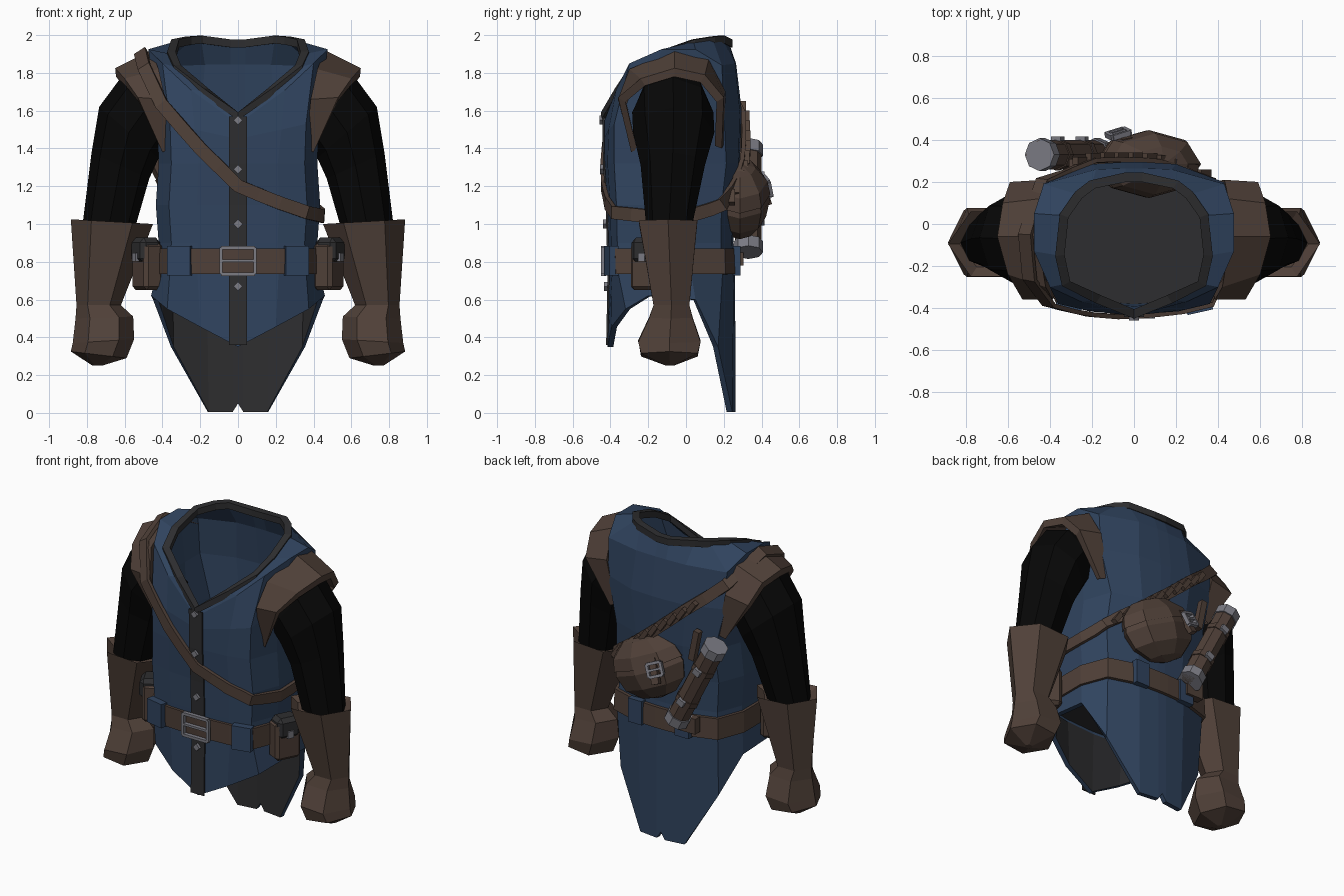
import bpy, bmesh
from math import cos, sin, pi
from mathutils import Vector as V, Matrix, Euler
from mathutils.bvhtree import BVHTree

if "Cube" in bpy.data.objects:
    bpy.data.objects.remove(bpy.data.objects["Cube"])

def mat(name, c):
    m = bpy.data.materials.new(name)
    m.diffuse_color = (*c, 1)
    m.use_nodes = True
    m.node_tree.nodes["Principled BSDF"].inputs["Base Color"].default_value = m.diffuse_color
    return m

BLUE = mat("blue_cloth", (.03, .058, .115))
BROWN = mat("brown_leather", (.08, .052, .04))
DARK = mat("charcoal", (.027, .027, .029))
BLACK = mat("black_sleeve", (.002, .002, .002))
STEEL = mat("steel", (.2, .2, .23))

def add(name, bm, mats, solid=0, recalc=True):
    if recalc:
        bmesh.ops.recalc_face_normals(bm, faces=bm.faces)
    me = bpy.data.meshes.new(name)
    bm.to_mesh(me)
    bm.free()
    ob = bpy.data.objects.new(name, me)
    bpy.context.collection.objects.link(ob)
    for m in mats:
        me.materials.append(m)
    if solid:
        s = ob.modifiers.new("thickness", 'SOLIDIFY')
        s.thickness, s.offset = solid, -1
        s.material_offset = len(mats) - 1
    return ob

def loft(name, rings, mats, closed=True, cyclic=False, caps=True, solid=0, recalc=True):
    bm = bmesh.new()
    vs = [[bm.verts.new(p) for p in r] for r in rings]
    n = len(vs[0])
    for k in range(len(vs) if cyclic else len(vs) - 1):
        a, b = vs[k], vs[(k + 1) % len(vs)]
        for i in range(n if closed else n - 1):
            j = (i + 1) % n
            bm.faces.new((a[i], a[j], b[j], b[i]))
    if caps and not cyclic:
        bm.faces.new(vs[0][::-1])
        bm.faces.new(vs[-1])
    return add(name, bm, mats, solid, recalc)

def ribbon(name, pts, nrm, width, thick, m, cyclic=False):
    rings, n = [], len(pts)
    for i, (p, d) in enumerate(zip(pts, nrm)):
        a = pts[(i - 1) % n] if cyclic or i else p
        b = pts[(i + 1) % n] if cyclic or i < n - 1 else p
        s = (b - a).cross(d).normalized() * width / 2
        rings.append([p - s, p + s, p + s + d * thick, p - s + d * thick])
    return loft(name, rings, [m], cyclic=cyclic)

def box(name, loc, size, m, rot=(0, 0, 0), bevel=0):
    bm = bmesh.new()
    bmesh.ops.create_cube(bm, size=1, matrix=Matrix.Diagonal((*size, 1)))
    if bevel:
        bmesh.ops.bevel(bm, geom=bm.edges[:], offset=bevel, segments=1, affect='EDGES')
    ob = add(name, bm, [m])
    ob.location, ob.rotation_euler = loc, rot
    return ob

def tube(name, a, b, r, m, sides=8):
    a, b = V(a), V(b)
    bm = bmesh.new()
    mx = Matrix.Translation((a + b) / 2) @ (b - a).to_track_quat('Z', 'Y').to_matrix().to_4x4()
    bmesh.ops.create_cone(bm, cap_ends=True, segments=sides, radius1=r, radius2=r, depth=(b - a).length, matrix=mx)
    return add(name, bm, [m])

def buckle(name, loc, w, h, rot=(0, 0, 0)):
    mx = Matrix.Translation(loc) @ Euler(rot).to_matrix().to_4x4()
    for dx, dz, sx, sz in ((-w/2, 0, .018, h), (w/2, 0, .018, h), (0, h/2, w, .018), (0, -h/2, w, .018), (0, 0, w, .014)):
        box(name, mx @ V((dx, 0, dz)), (sx, .025, sz), STEEL, rot)

# tunic cross-sections: half profiles from front centre to back centre
def mirror(half):
    return [V(p) for p in half] + [V((-p[0], p[1], p[2])) for p in half[-2:0:-1]]

UV = [(0, 0), (.5, .02), (.84, .07), (1, .33), (1, .65), (.85, .9), (.4, .99), (.07, 1), (0, 1)]
def body(z, hw, yf, yb):
    return mirror([(u * hw, yf + v * (yb - yf), z) for u, v in UV])

hem = mirror([(0, -.415, .35), (.2, -.395, .455), (.375, -.32, .55), (.46, -.2, .62), (.45, .05, .6),
              (.355, .17, .35), (.16, .245, .005), (.03, .262, .005), (0, .262, .05)])
waist = body(.74, .43, -.405, .26)
chest = mirror([(0, -.435, 1.45), (.23, -.41, 1.5), (.36, -.38, 1.53), (.43, -.22, 1.6), (.43, .03, 1.6),
                (.425, .2, 1.6), (.2, .285, 1.6), (.04, .295, 1.6), (0, .295, 1.6)])
shoulder = mirror([(0, -.438, 1.53), (.25, -.37, 1.71), (.4, -.3, 1.85), (.475, -.13, 1.925), (.475, .05, 1.925),
                   (.43, .19, 1.84), (.18, .26, 1.85), (.04, .265, 1.85), (0, .265, 1.85)])
neck = mirror([(0, -.43, 1.58), (.17, -.36, 1.705), (.325, -.285, 1.83), (.355, -.15, 1.9), (.335, .04, 1.965),
               (.265, .14, 1.98), (.2, .19, 1.985), (.04, .225, 1.965), (0, .225, 1.965)])
rings = [waist, body(.9, .42, -.41, .25), body(1.1, .435, -.415, .255), body(1.32, .42, -.43, .285), chest, shoulder, neck]
torso = loft("tunic_torso", rings, [BLUE], caps=False, solid=.025, recalc=False)
loft("tunic_skirt", [hem, waist], [BLUE, DARK], caps=False, solid=.03, recalc=False)
bm = bmesh.new()
bm.faces.new([bm.verts.new((p.x * .95, p.y * .95, .76)) for p in waist])
add("waist_lining", bm, [DARK])

# collar trim
trim = []
for p in neck:
    d = V((p.x, p.y + .1, 0)).normalized()
    trim.append([p + d * .02 - V((0, 0, .03)), p + d * .02 + V((0, 0, .012)),
                 p - d * .025 + V((0, 0, .012)), p - d * .025 - V((0, 0, .03))])
loft("collar_trim", trim, [DARK], cyclic=True)

# front placket and studs
pp = [V((0, y, z)) for y, z in ((-.433, 1.57), (-.43, 1.32), (-.415, 1.1), (-.41, .9), (-.405, .74), (-.413, .36))]
ribbon("placket", pp, [V((0, -1, 0))] * 6, .095, .01, DARK)
for y, z in ((-.443, 1.55), (-.44, 1.29), (-.424, 1.0), (-.42, .67)):
    box("stud", (0, y, z), (.034, .03, .034), STEEL, (0, pi / 4, 0))

# belt, loops and buckle
loft("belt", [body(.735, .445, -.42, .28), body(.87, .44, -.425, .275)], [BROWN], caps=False, solid=.03, recalc=False)
for s in (1, -1):
    box("belt_loop", (s * .31, -.395, .805), (.125, .05, .155), BLUE, (0, 0, s * .22))
    box("belt_loop", (s * .17, .268, .805), (.1, .04, .155), BLUE)
buckle("belt_buckle", (0, -.437, .805), .18, .14)

# diagonal strap, laid onto the tunic surface, passing over one shoulder guard
key = [V(p) for p in ((-.51, -.05, 1.9), (-.49, -.26, 1.82), (-.4, -.375, 1.63), (-.2, -.44, 1.4), (0, -.46, 1.2),
                      (.22, -.44, 1.11), (.38, -.38, 1.06), (.46, -.2, 1.04), (.46, .05, 1.05), (.4, .22, 1.1),
                      (.2, .3, 1.24), (0, .31, 1.4), (-.2, .3, 1.57), (-.43, .2, 1.76))]
bvh = BVHTree.FromPolygons([v.co for v in torso.data.vertices], [p.vertices[:] for p in torso.data.polygons])
pts, nrm = [], []
for a, b in zip(key, key[1:] + key[:1]):
    for t in (0, .5):
        p = a.lerp(b, t)
        if p.x < -.38:
            n = (p - V((-.25, -.07, 1.5))).normalized()
            pts.append(p)
        else:
            hit, n, _, _ = bvh.find_nearest(p)
            pts.append(hit + n * .006)
        nrm.append(n)
ribbon("diagonal_strap", pts, nrm, .07, .022, BROWN, True)

# small loops along the back of the strap
for i in range(10):
    hit, n, _, _ = bvh.find_nearest(V((.34, .27, 1.14)).lerp(V((-.26, .31, 1.61)), i / 9))
    box("strap_loop", hit + n * .035, (.03, .035, .085), BROWN, (0, -.6, 0))

# rounded back bag with flap and buckle
for name, k, cut in (("back_bag", 1, False), ("back_bag_flap", 1.05, True)):
    bm = bmesh.new()
    bmesh.ops.create_uvsphere(bm, u_segments=8, v_segments=6, radius=k)
    if cut:
        bmesh.ops.bisect_plane(bm, geom=bm.verts[:] + bm.edges[:] + bm.faces[:], plane_co=(0, 0, .15),
                               plane_no=(0, 0, 1), clear_inner=True)
    ob = add(name, bm, [BROWN])
    ob.location, ob.scale, ob.rotation_euler = (.06, .285, 1.13), (.26, .16, .2), (0, .4, 0)
box("bag_tab", (-.06, .415, 1.18), (.05, .03, .16), BROWN, (.35, .35, .2))
buckle("bag_buckle", (-.075, .43, 1.2), .09, .08, (.3, .35, .3))

# scroll case hung across the lower back
top, low = V((-.45, .33, 1.42)), V((-.16, .33, .85))
tube("scroll_case", top, low, .07, BROWN)
for a, b in ((0, .1), (.9, 1)):
    tube("case_cap", top.lerp(low, a), top.lerp(low, b), .078, STEEL)
for t in (.3, .7):
    tube("case_band", top.lerp(low, t - .03), top.lerp(low, t + .03), .076, BROWN)
    box("case_clasp", top.lerp(low, t) + V((0, .076, 0)), (.05, .02, .04), STEEL, (0, -.48, 0))
box("case_hanger", (-.27, .29, 1.36), (.04, .04, .2), BROWN, (0, -.2, 0))
box("case_belt_tab", (-.22, .28, .83), (.12, .05, .1), BROWN)

def oval(s, inner, outer, yc, ry, sides):
    # ring spanned by an inner and outer (x, z) point and a depth in y
    c = [(inner[k] + outer[k]) / 2 for k in (0, 1)]
    h = [(outer[k] - inner[k]) / 2 for k in (0, 1)]
    k = ry / sin(pi / 3) if sides == 6 else ry
    return [V((s * (c[0] + h[0] * cos(a)), yc + k * sin(a), c[1] + h[1] * cos(a)))
            for a in (2 * pi * i / sides for i in range(sides))]

for s, side in ((1, "right"), (-1, "left")):
    # sleeve
    loft(side + "_sleeve", [oval(s, *r, 8) for r in (
        ((.38, 1.42), (.5, 1.82), -.07, .2), ((.38, 1.41), (.62, 1.775), -.07, .215),
        ((.42, 1.35), (.735, 1.62), -.065, .215), ((.47, 1.24), (.775, 1.38), -.07, .17),
        ((.545, .98), (.825, .98), -.09, .12))], [BLACK])
    # gauntlet and fist
    loft(side + "_gauntlet", [oval(s, *r, 6) for r in (
        ((.5, .97), (.83, .98), -.095, .11), ((.45, 1.0), (.885, 1.025), -.095, .155),
        ((.62, .57), (.855, .57), -.077, .095), ((.555, .51), (.86, .5), -.08, .115),
        ((.55, .39), (.875, .37), -.088, .165), ((.59, .29), (.885, .325), -.088, .15),
        ((.72, .25), (.77, .25), -.085, .02))], [BROWN])
    # shoulder guard: base arch on the tunic, flared outer arch, turned-in lip
    base = [(.36, -.29, 1.4), (.385, -.36, 1.66), (.42, -.3, 1.82), (.46, -.06, 1.92), (.45, .12, 1.87), (.43, .21, 1.7), (.37, .2, 1.42)]
    rim = [(.4, -.29, 1.38), (.53, -.36, 1.67), (.6, -.24, 1.77), (.65, -.06, 1.825), (.625, .1, 1.79), (.59, .2, 1.67), (.42, .19, 1.4)]
    lip = [V(p).lerp(V((p[0] - .03, -.075, 1.5)), .14) for p in rim]
    inner = [V(p).lerp(V((p[0], -.075, 1.5)), .16) for p in base]
    loft(side + "_shoulder_guard", [[V((s * p[0], p[1], p[2])) for p in r] for r in (base, rim, lip, inner)],
         [BROWN], closed=False, cyclic=True)
    # belt pouch turned outward, with dark flap and clasp
    rz = s * 1.1
    out = V((s * sin(1.1), -cos(1.1), 0))
    c = V((s * .48, -.2, .775))
    box(side + "_pouch", c, (.17, .11, .25), BROWN, (0, 0, rz), .02)
    box(side + "_pouch_flap", c + out * .01 + V((0, 0, .085)), (.15, .12, .135), DARK, (0, 0, rz), .025)
    box(side + "_pouch_clasp", c + out * .07 + V((0, 0, .05)), (.04, .02, .045), STEEL, (0, 0, rz))
